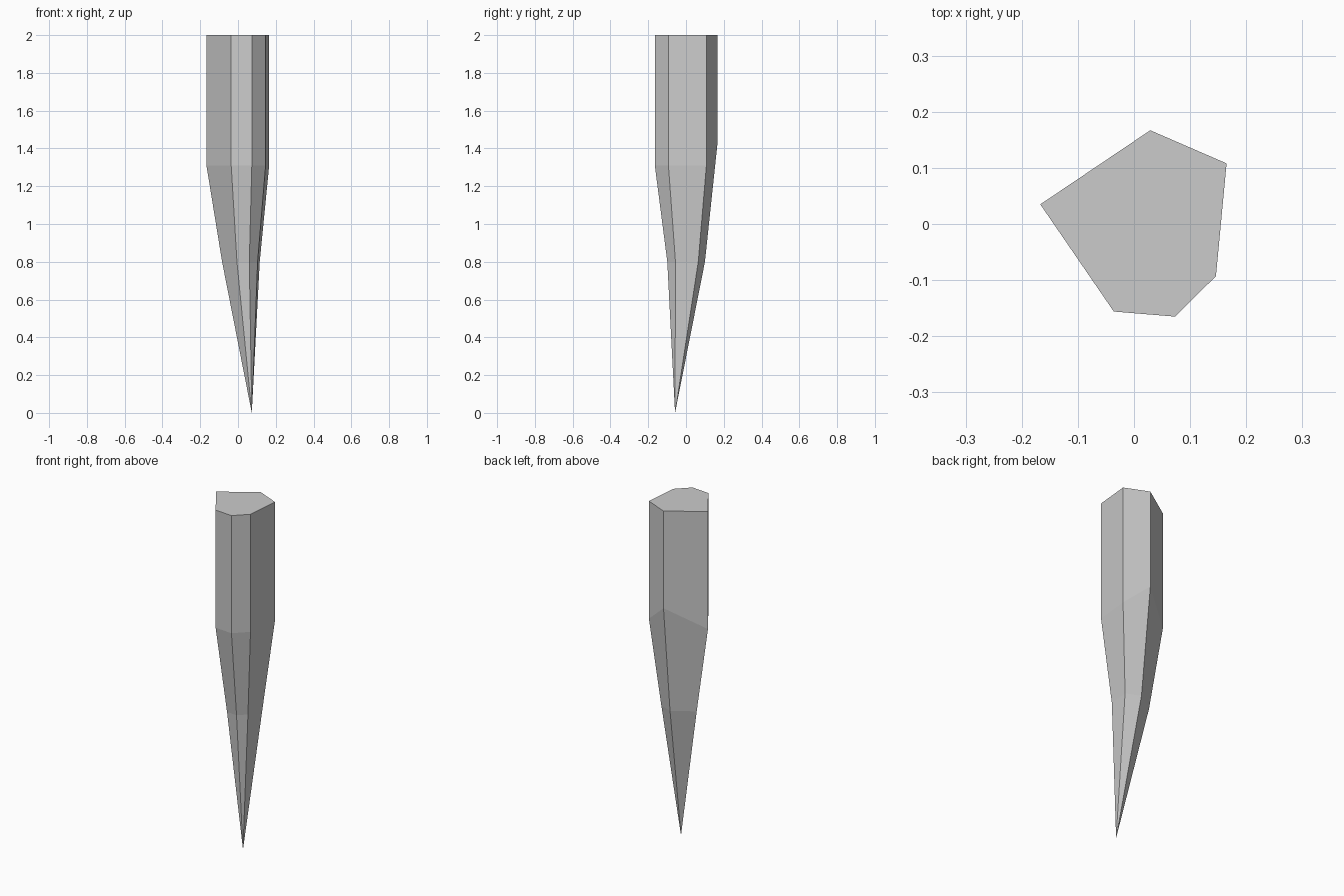
import bpy
import bmesh
from mathutils import Vector

cube = bpy.data.objects.get("Cube")
if cube:
    bpy.data.objects.remove(cube, do_unlink=True)

# Stone colour
stone = bpy.data.materials.new("stone_grey")
stone.use_nodes = True
colour = (0.6, 0.6, 0.6, 1)
stone.diffuse_color = colour
stone.node_tree.nodes["Principled BSDF"].inputs["Base Color"].default_value = colour

# Irregular six-sided outline, counter-clockwise from the back corner
outline = [(0.029, 0.167), (-0.167, 0.035), (-0.036, -0.156),
           (0.073, -0.165), (0.146, -0.093), (0.165, 0.108)]
shoulder_heights = [1.43] + [1.31] * 5
waist_scale, waist_shift = 0.6, 0.016

bm = bmesh.new()


def ring(heights, scale=1.0, shift=0.0):
    return [bm.verts.new((x * scale + shift, y * scale, z))
            for (x, y), z in zip(outline, heights)]


# Flat top, straight shaft and tapering waist
rings = [ring([2.0] * 6), ring(shoulder_heights),
         ring([0.8] * 6, waist_scale, waist_shift)]
bm.faces.new(rings[0])
for upper, lower in zip(rings, rings[1:]):
    for i in range(6):
        j = (i + 1) % 6
        bm.faces.new((upper[i], lower[i], lower[j], upper[j]))

# Off-centre point
tip = bm.verts.new(Vector((0.073, -0.058, 0)))
for i in range(6):
    bm.faces.new((rings[-1][i], tip, rings[-1][(i + 1) % 6]))

bmesh.ops.recalc_face_normals(bm, faces=bm.faces)
mesh = bpy.data.meshes.new("stone_spike")
bm.to_mesh(mesh)
bm.free()
mesh.materials.append(stone)
spike = bpy.data.objects.new("stone_spike", mesh)
bpy.context.collection.objects.link(spike)
